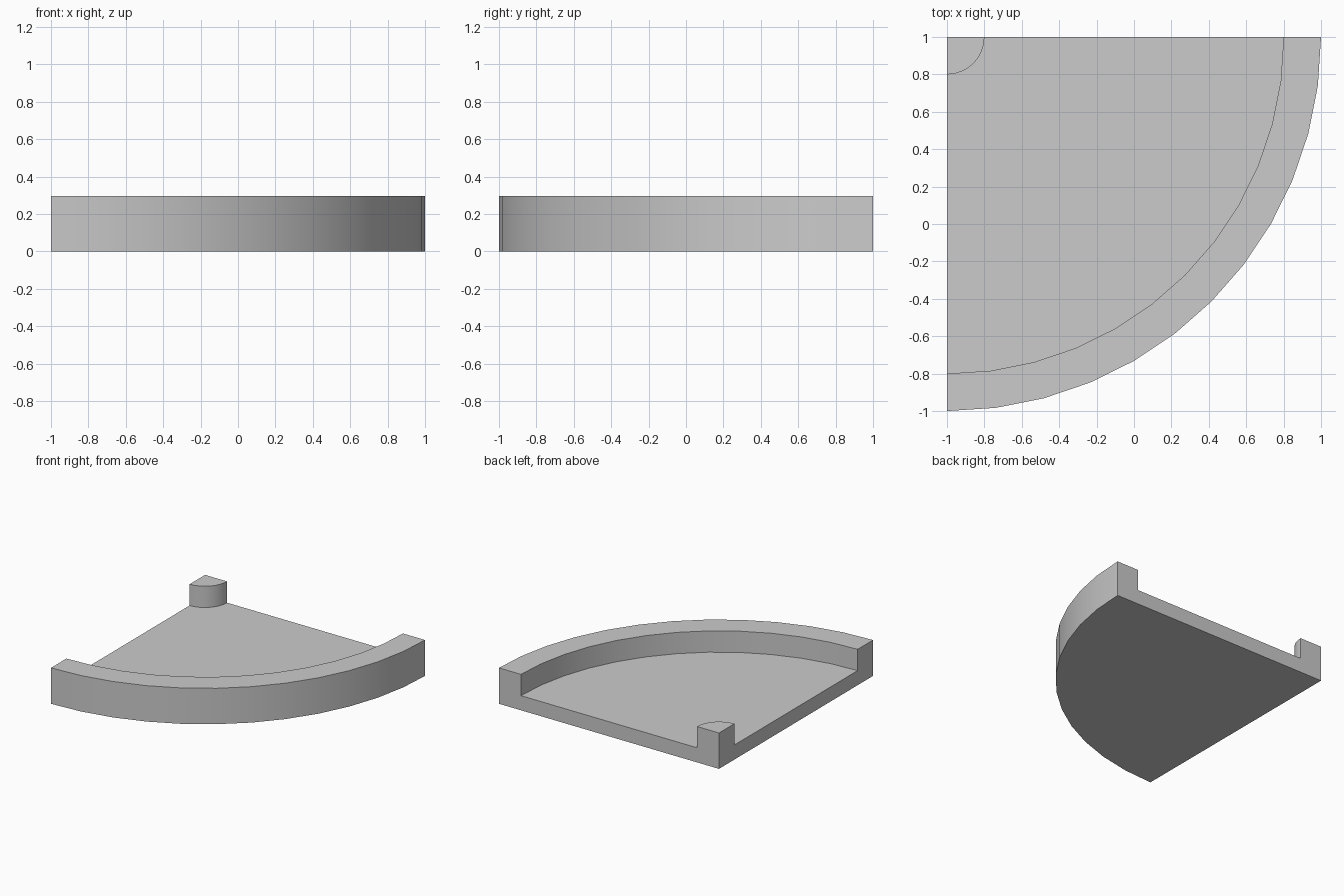
import bpy, bmesh
from math import radians
from mathutils import Matrix, Vector

if "Cube" in bpy.data.objects:
    bpy.data.objects.remove(bpy.data.objects["Cube"])

H, FLOOR, STEPS = 0.295, 0.12, 12

# Radial section: solid floor, raised corner post and outer rim
profile = [(0, 0), (2, 0), (2, H), (1.8, H), (1.8, FLOOR),
           (0.2, FLOOR), (0.2, H), (0, H)]
corner = Vector((-1, 1, 0))

bm = bmesh.new()

# Copies of the section turned through a quarter circle about the corner
rings = []
for i in range(STEPS + 1):
    turn = Matrix.Rotation(radians(-90 + 90 * i / STEPS), 3, 'Z')
    rings.append([bm.verts.new(corner + turn @ Vector((r, 0, z))) for r, z in profile])

# Skin between neighbouring sections
n = len(profile)
for a, b in zip(rings, rings[1:]):
    for j in range(n - 1):
        bm.faces.new((a[j], a[j + 1], b[j + 1], b[j]))

# Flat cut ends
bm.faces.new(rings[0])
bm.faces.new(rings[-1])

# Close the corner axis and clean up the flat bottom and tops
bmesh.ops.remove_doubles(bm, verts=bm.verts[:], dist=1e-5)
bmesh.ops.dissolve_limit(bm, angle_limit=radians(1), verts=bm.verts[:], edges=bm.edges[:])
bmesh.ops.recalc_face_normals(bm, faces=bm.faces[:])

mesh = bpy.data.meshes.new("quarter_round_tray")
bm.to_mesh(mesh)
bm.free()
tray = bpy.data.objects.new("quarter_round_tray", mesh)
bpy.context.collection.objects.link(tray)

# Smooth curved walls, sharp edges
bpy.context.view_layer.objects.active = tray
tray.select_set(True)
bpy.ops.object.shade_smooth_by_angle(angle=radians(30))
